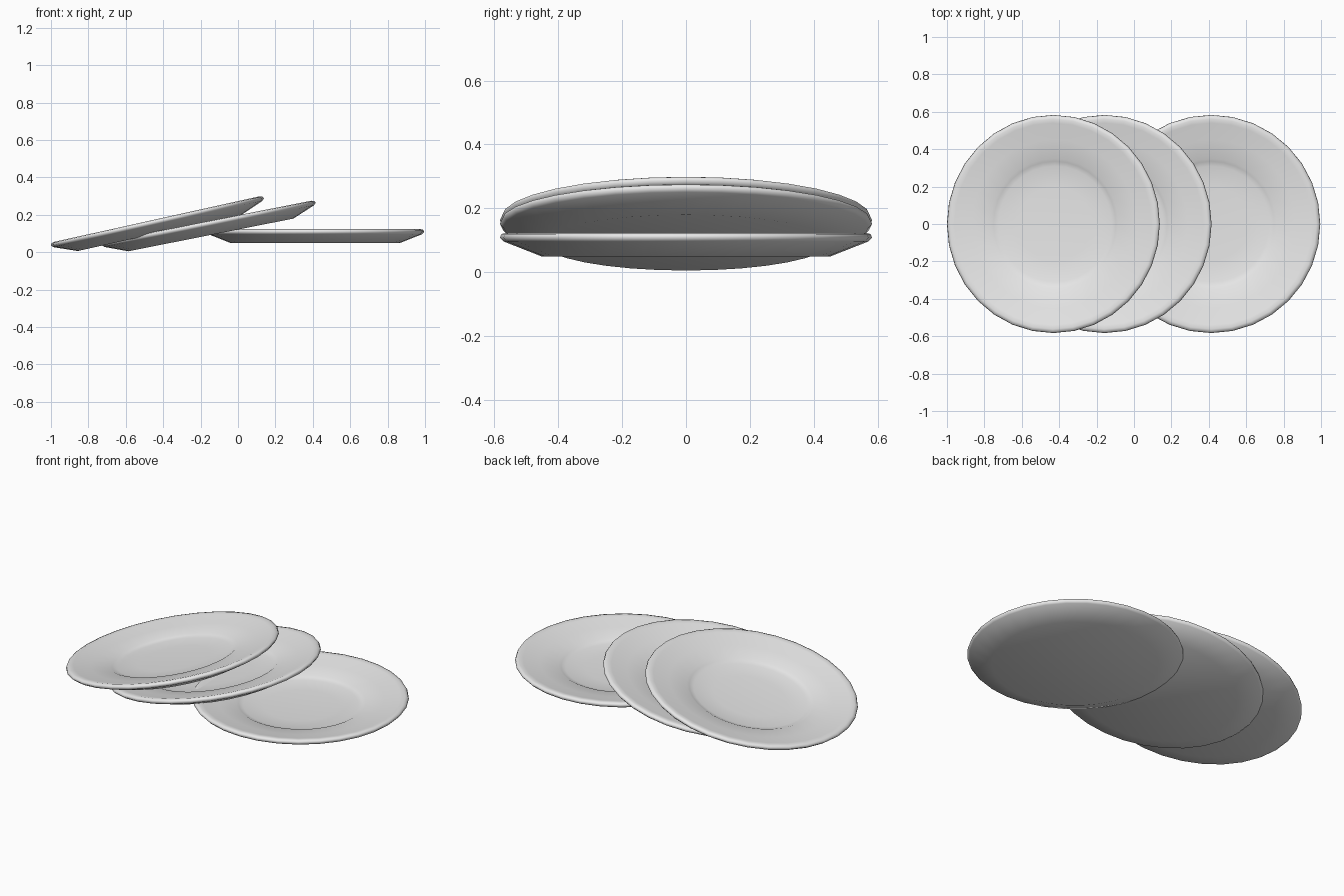
import bpy
import bmesh
import math

cube = bpy.data.objects.get("Cube")
if cube:
    bpy.data.objects.remove(cube, do_unlink=True)

# Glazed ceramic
ceramic = bpy.data.materials.new("light grey ceramic")
ceramic.use_nodes = True
colour = (0.8, 0.8, 0.8, 1)
ceramic.diffuse_color = colour
ceramic.node_tree.nodes["Principled BSDF"].inputs["Base Color"].default_value = colour

# Half section (radius, height) from the underside, round the lip, into the well
SECTION = [(0, -0.06), (0.45, -0.06), (0.572, -0.012), (0.583, 0), (0.578, 0.011),
           (0.562, 0.015), (0.54, 0.011), (0.45, -0.009), (0.35, -0.024),
           (0.335, -0.032), (0.31, -0.039), (0.2, -0.045), (0, -0.048)]
SIDES = 32


def plate(name, location, tilt):
    bm = bmesh.new()
    verts = [bm.verts.new((r, 0, z)) for r, z in SECTION]
    edges = [bm.edges.new(pair) for pair in zip(verts, verts[1:])]
    bmesh.ops.spin(bm, geom=verts + edges, cent=(0, 0, 0), axis=(0, 0, 1),
                   angle=math.tau, steps=SIDES, use_merge=True)
    bmesh.ops.remove_doubles(bm, verts=bm.verts, dist=0.0001)
    bmesh.ops.recalc_face_normals(bm, faces=bm.faces)
    for face in bm.faces:
        face.smooth = True
    mesh = bpy.data.meshes.new(name)
    bm.to_mesh(mesh)
    bm.free()
    mesh.materials.append(ceramic)
    obj = bpy.data.objects.new(name, mesh)
    obj.location = location
    obj.rotation_euler.y = -math.radians(tilt)
    bpy.context.collection.objects.link(obj)


# Three plates, two leaning on the one beneath
plate("flat_plate", (0.413, 0, 0.108), 0)
plate("middle_plate", (-0.157, 0, 0.151), 11.2)
plate("top_plate", (-0.431, 0, 0.162), 12.5)
